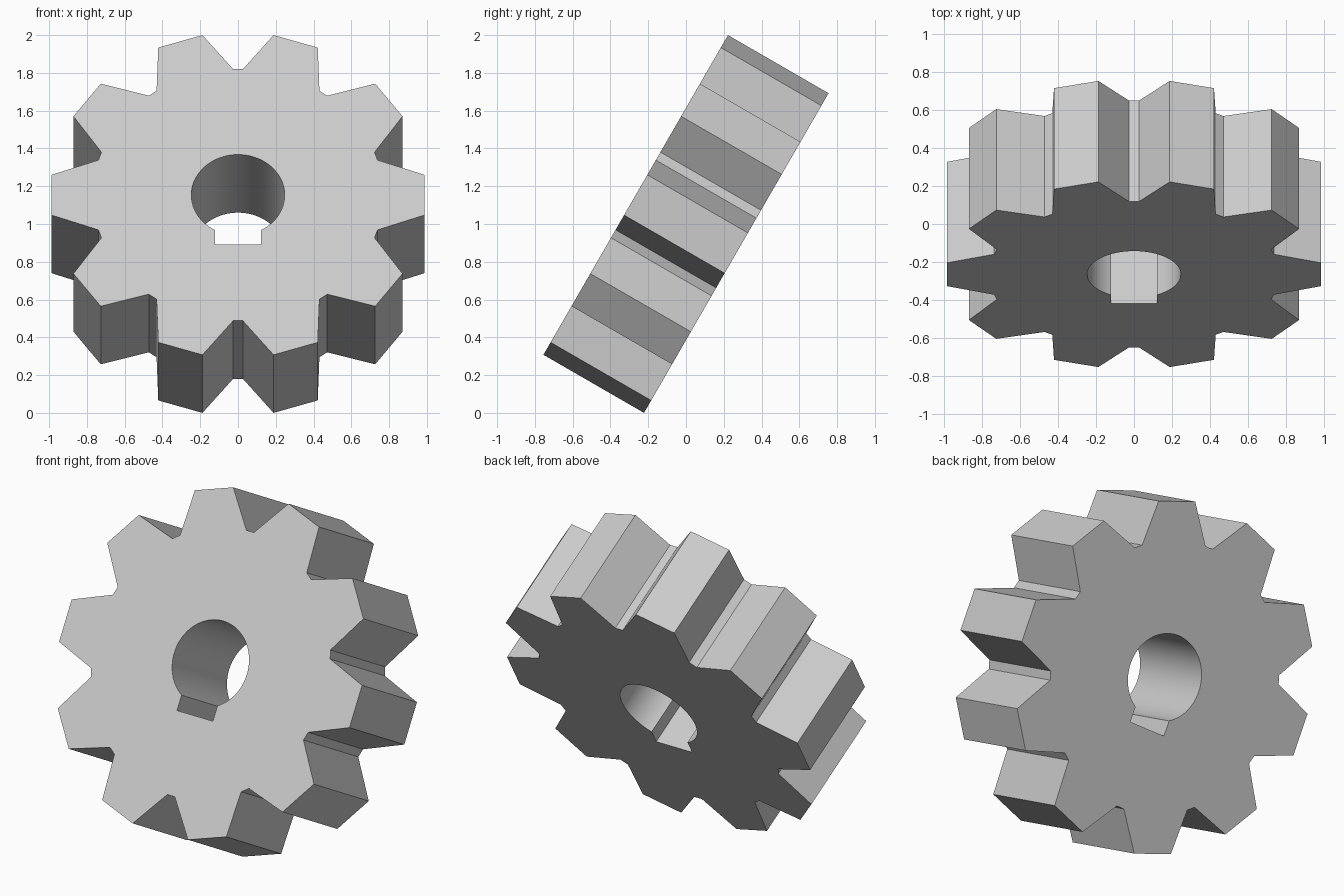
import bpy, bmesh
from math import sin, cos, asin, sqrt, pi, radians

cube = bpy.data.objects.get("Cube")
if cube:
    bpy.data.objects.remove(cube, do_unlink=True)

TEETH = 10
TIP_R, TIP_HALF = 0.995, radians(7.1)
ROOT_R, ROOT_HALF = 0.769, radians(1.9)
BORE_R, KEY_HALF, KEY_DEPTH = 0.247, 0.122, 0.304
THICK = 0.615
ARC_STEPS = 64


def polar(r, a):
    """Point at angle a measured from the gear's own up direction."""
    return (r * sin(a), r * cos(a))


# Toothed outline: a narrow flat valley, then a wide flat tip, per pitch
pitch = 2 * pi / TEETH
outline = []
for i in range(TEETH):
    valley, tip = i * pitch, (i + 0.5) * pitch
    outline += [polar(ROOT_R, valley - ROOT_HALF), polar(ROOT_R, valley + ROOT_HALF),
                polar(TIP_R, tip - TIP_HALF), polar(TIP_R, tip + TIP_HALF)]

# Round bore with a square keyway cut in its lower side
half_gap = asin(KEY_HALF / BORE_R)
start, sweep = half_gap - pi, 2 * (pi - half_gap)
bore = [polar(BORE_R, start + sweep * i / ARC_STEPS) for i in range(ARC_STEPS + 1)]
bore += [(KEY_HALF, -KEY_DEPTH), (-KEY_HALF, -KEY_DEPTH)]

# Fill between the two loops and extrude to thickness
bm = bmesh.new()
edges = []
for loop in (outline, bore):
    verts = [bm.verts.new((x, y, -THICK / 2)) for x, y in loop]
    edges += [bm.edges.new((v, verts[i - 1])) for i, v in enumerate(verts)]
bmesh.ops.triangle_fill(bm, edges=edges, use_beauty=True, use_dissolve=False)
result = bmesh.ops.extrude_face_region(bm, geom=bm.faces[:])
top = [g for g in result["geom"] if isinstance(g, bmesh.types.BMVert)]
bmesh.ops.translate(bm, verts=top, vec=(0, 0, THICK))
bmesh.ops.recalc_face_normals(bm, faces=bm.faces[:])

mesh = bpy.data.meshes.new("gear_wheel")
bm.to_mesh(mesh)
bm.free()

# Gear leaning back
gear = bpy.data.objects.new("gear_wheel", mesh)
bpy.context.collection.objects.link(gear)
gear.rotation_euler.x = radians(60)
gear.location.z = 1.0

# Plain grey metal
grey = bpy.data.materials.new("light_grey")
grey.use_nodes = True
colour = (0.6, 0.6, 0.6, 1)
grey.diffuse_color = colour
grey.node_tree.nodes["Principled BSDF"].inputs["Base Color"].default_value = colour
mesh.materials.append(grey)

# Smooth bore, crisp teeth
bpy.ops.object.select_all(action="DESELECT")
gear.select_set(True)
bpy.context.view_layer.objects.active = gear
bpy.ops.object.shade_smooth_by_angle(angle=radians(20))
